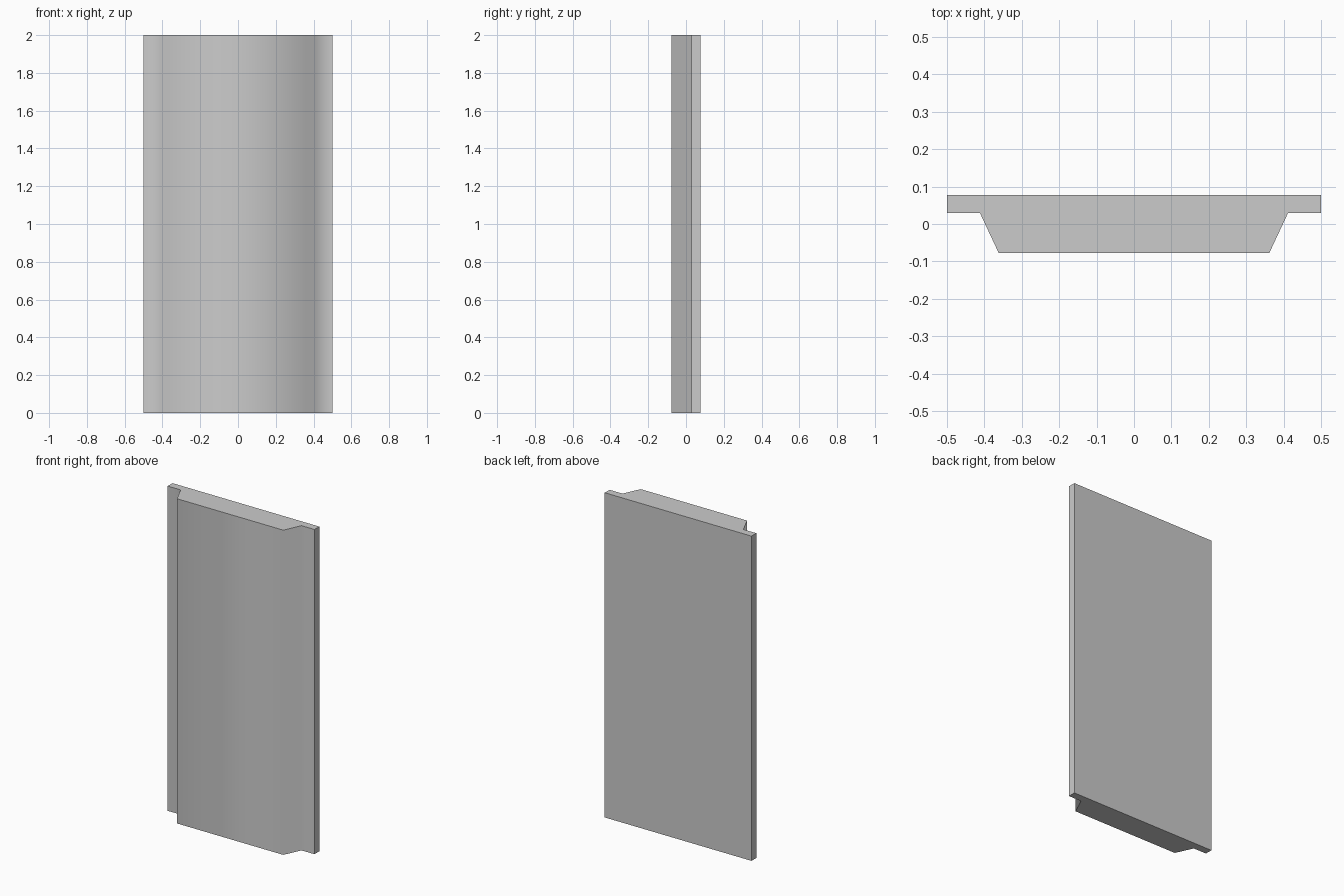
import bpy
import bmesh
import math

if "Cube" in bpy.data.objects:
    bpy.data.objects.remove(bpy.data.objects["Cube"])

HEIGHT = 2.0

# Right half of the panel cross-section, from front to back
half = [(0.362, -0.077), (0.412, 0.03), (0.5, 0.03), (0.5, 0.077)]
profile = half + [(-x, y) for x, y in reversed(half)]

# Extrude the mirrored cross-section upwards
bm = bmesh.new()
base = bm.faces.new([bm.verts.new((x, y, 0)) for x, y in profile])
top = bmesh.ops.extrude_face_region(bm, geom=[base], use_keep_orig=True)["geom"]
bmesh.ops.translate(bm, vec=(0, 0, HEIGHT),
                    verts=[v for v in top if isinstance(v, bmesh.types.BMVert)])
bmesh.ops.recalc_face_normals(bm, faces=bm.faces)

mesh = bpy.data.meshes.new("rebated_panel")
bm.to_mesh(mesh)
bm.free()
panel = bpy.data.objects.new("rebated_panel", mesh)
bpy.context.collection.objects.link(panel)

# Soft bevelled front, crisp square edges
bpy.context.view_layer.objects.active = panel
panel.select_set(True)
bpy.ops.object.shade_smooth_by_angle(angle=math.radians(75))
